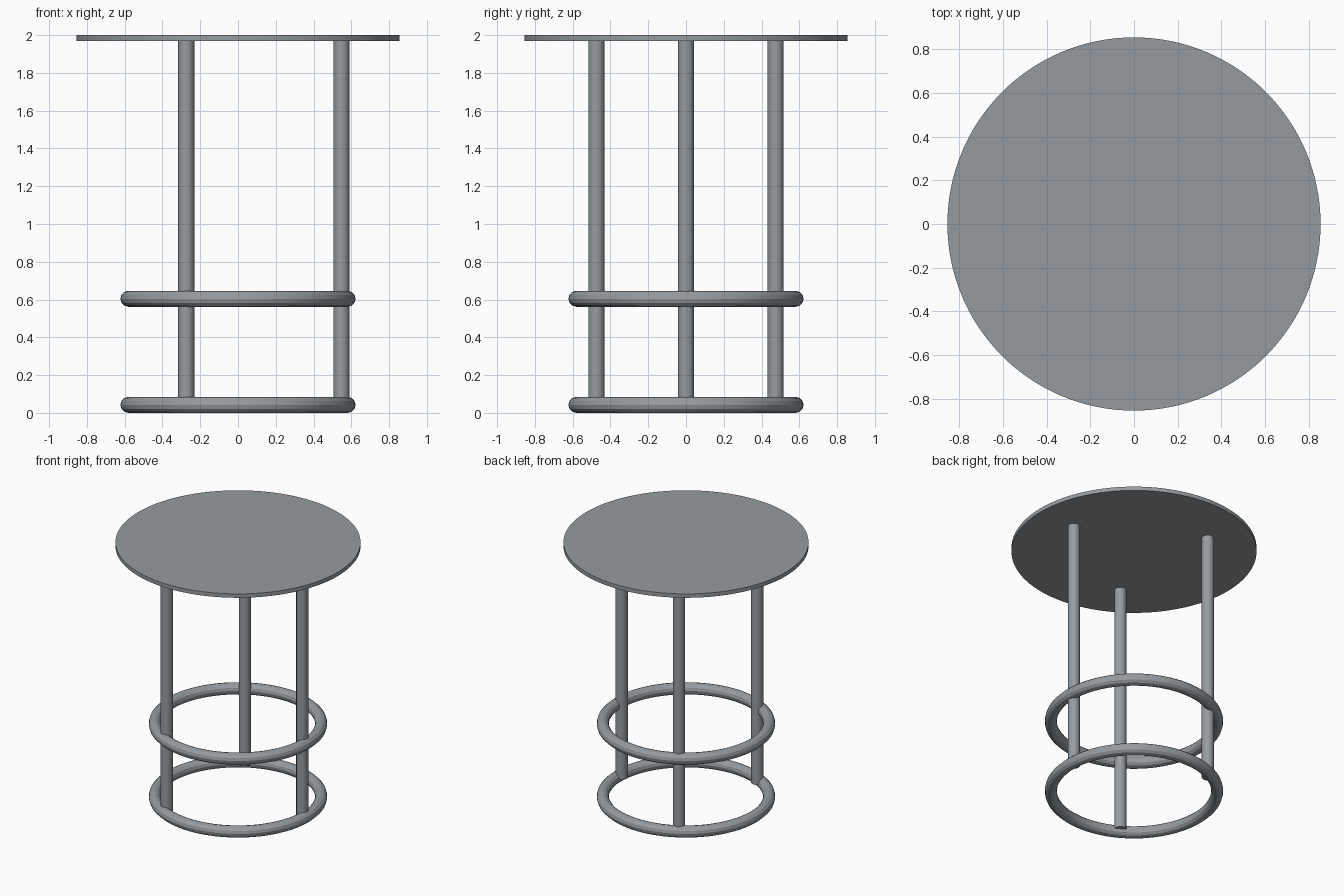
import bpy
import math

default = bpy.data.objects.get("Cube")
if default:
    bpy.data.objects.remove(default, do_unlink=True)

# Single brushed grey finish
GREY = (0.30, 0.33, 0.35, 1)
metal = bpy.data.materials.new("grey_metal")
metal.use_nodes = True
metal.diffuse_color = GREY
metal.node_tree.nodes["Principled BSDF"].inputs["Base Color"].default_value = GREY

TUBE = 0.0425        # radius of legs and ring tubes
TOP_UNDER = 1.97     # underside of the table top


def finish(name, sharp_angle):
    obj = bpy.context.object
    obj.name = obj.data.name = name
    obj.data.materials.append(metal)
    bpy.ops.object.shade_smooth_by_angle(angle=math.radians(sharp_angle))
    return obj


def cylinder(name, radius, bottom, top, x=0, y=0, sides=32):
    bpy.ops.mesh.primitive_cylinder_add(
        vertices=sides, radius=radius, depth=top - bottom,
        location=(x, y, (bottom + top) / 2))
    return finish(name, 30)


def ring(name, z):
    bpy.ops.mesh.primitive_torus_add(
        major_radius=0.58, minor_radius=TUBE, major_segments=96,
        minor_segments=12, location=(0, 0, z))
    return finish(name, 20)


# Thin round top
cylinder("table_top", 0.855, TOP_UNDER, 2.0, sides=128)

# Three upright legs, standing on the base ring
for i, side in enumerate(("left", "back_right", "front_right")):
    a = math.tau * i / 3
    cylinder(side + "_leg", TUBE, TUBE, TOP_UNDER,
             0.548 * math.cos(a), 0.548 * math.sin(a))

# Base ring and foot ring
ring("base_ring", TUBE)
ring("foot_ring", 0.604)
